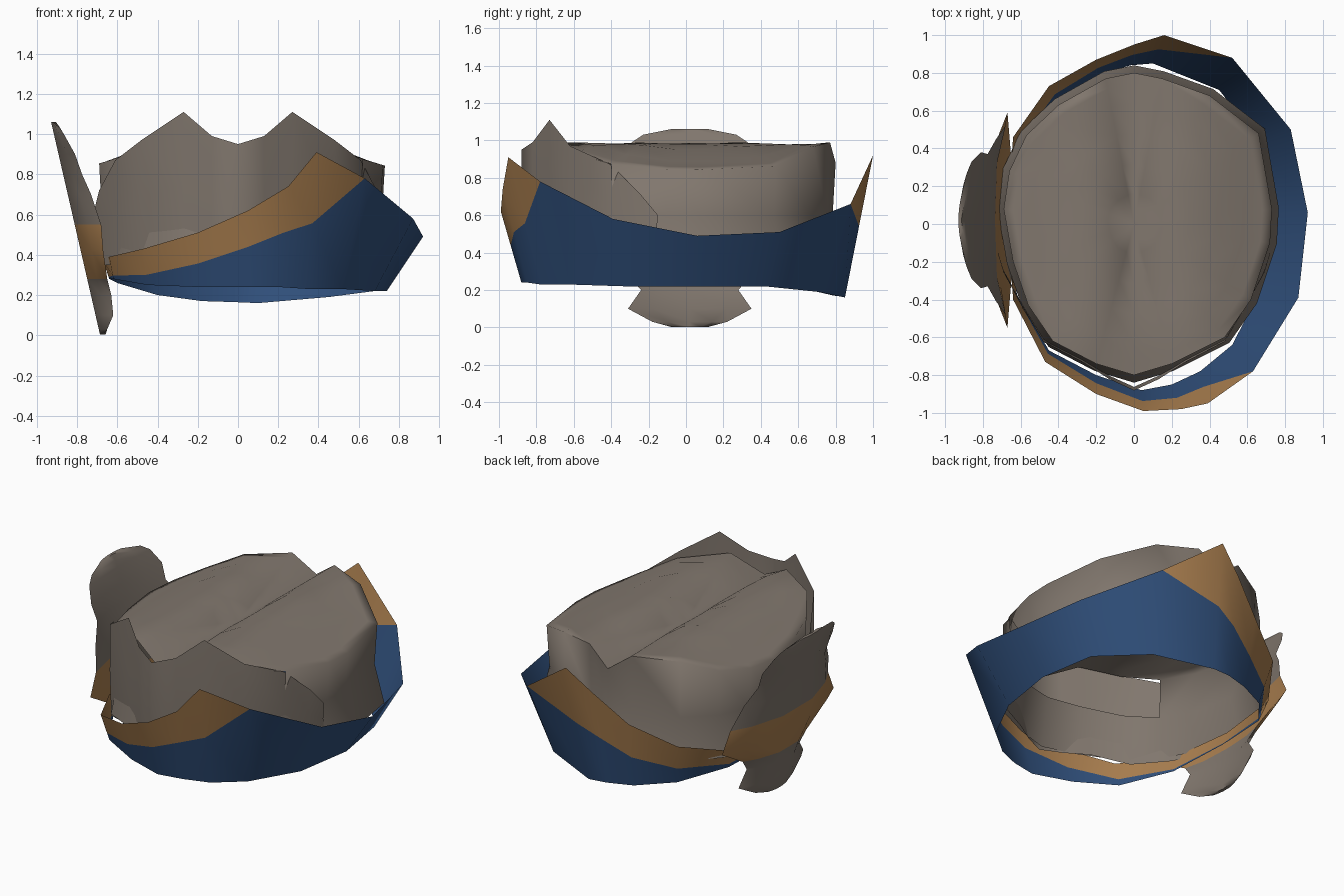
import bpy, bmesh, math

if "Cube" in bpy.data.objects:
    bpy.data.objects.remove(bpy.data.objects["Cube"])

def material(name, rgb):
    m = bpy.data.materials.new(name)
    m.diffuse_color = (*rgb, 1)
    m.use_nodes = True
    m.node_tree.nodes["Principled BSDF"].inputs["Base Color"].default_value = m.diffuse_color
    return m

GREY = material("warm grey", (0.22, 0.185, 0.155))
TAN = material("tan trim", (0.41, 0.215, 0.08))
BLUE = material("deep blue", (0.03, 0.08, 0.2))

def lerp(table, t):
    # piecewise linear lookup in (key, value) pairs
    for (a, va), (b, vb) in zip(table, table[1:]):
        if t <= b:
            return va + (vb - va) * max(0, (t - a) / (b - a))
    return table[-1][1]

def loft(name, rows, mats, closed, rule=None, cap=False, smooth=40, skip=None):
    # skin between rows of points
    bm = bmesh.new()
    vs = [[bm.verts.new(p) for p in r] for r in rows]
    n = len(rows[0])
    for k in range(len(rows) - 1):
        for i in range(n if closed else n - 1):
            j = (i + 1) % n
            f = bm.faces.new((vs[k][i], vs[k][j], vs[k + 1][j], vs[k + 1][i]))
            f.material_index = rule(k, f) if rule else 0
            if skip and skip(k, f):
                bm.faces.remove(f)
    if cap:
        bm.faces.new(vs[0])
        bm.faces.new(vs[-1])
    bmesh.ops.remove_doubles(bm, verts=bm.verts, dist=0.0005)
    bmesh.ops.recalc_face_normals(bm, faces=bm.faces)
    if not cap:  # open sheets face away from the middle
        out = 0
        for f in bm.faces:
            c = f.calc_center_median()
            f.normal_update()
            out += f.calc_area() * (f.normal.x * c.x + f.normal.y * c.y)
        if out < 0:
            bmesh.ops.reverse_faces(bm, faces=bm.faces)
    me = bpy.data.meshes.new(name)
    bm.to_mesh(me)
    bm.free()
    for m in mats:
        me.materials.append(m)
    ob = bpy.data.objects.new(name, me)
    bpy.context.collection.objects.link(ob)
    bpy.context.view_layer.objects.active = ob
    ob.select_set(True)
    bpy.ops.object.shade_smooth_by_angle(angle=math.radians(smooth))
    ob.select_set(False)
    return ob

# Body: domed shell, open below, with two low ridges and a valley between;
# a slot in the front wall sits behind the collar
outline = [(0, .8), (-.15, .77), (-.4, .63), (-.57, .47), (-.66, .28), (-.69, .08),
           (-.64, -.2), (-.56, -.43), (-.43, -.62), (-.2, -.74), (0, -.8), (.2, -.74),
           (.48, -.6), (.62, -.4), (.72, -.1), (.73, .08), (.66, .48), (.4, .68), (.15, .77)]
roof = [(0, .88), (.15, .99), (.38, .975), (.6, .88), (.74, .84)]
stations = [-1, -.75, -.5, -.25, 0, .25, .5, .75, 1]
rows = []
for s in (0, .2, .4, .6, .8, .93, 1):
    rows.append([(x * s, y * s, lerp(roof, abs(x * s))) for x, y in outline])
rows.append([(x * .98, y * .98, lerp([(-.8, .73), (-.3, .6)], y)) for x, y in outline])
rows.append([(x * 1.05, y * 1.05, lerp([(-.7, .42), (-.2, .36), (.8, .34)], y)) for x, y in outline])
loft("body_shell", rows, [GREY], True, smooth=85,
     skip=lambda k, f: k == 6 and f.calc_center_median().y < -.45)

# Front collar with two points and a centre notch
half = [(0, -.88, .95), (.13, -.82, .99), (.27, -.73, 1.11), (.48, -.62, .97),
        (.61, -.4, .87), (.69, -.25, .72), (.72, -.15, .6)]
top = [(-x, y, z) for x, y, z in reversed(half[1:])] + half
low = [(x, y * .98, lerp([(-.6, .35), (-.3, .41)], x)) for x, y, z in top]
mid = [((a[0] + b[0]) / 2, (a[1] + b[1]) / 2 - .01, (a[2] + b[2]) / 2) for a, b in zip(top, low)]
loft("front_collar", [top, mid, low], [GREY], False, smooth=60)

# Flared band: upper edge, lower edge, and trim share of the height
upper = [(-.64, -.4, .39), (-.47, -.73, .43), (-.2, -.9, .51), (.05, -.99, .62),
         (.25, -.98, .74), (.39, -.95, .91), (.63, -.78, .78), (.87, -.39, .58),
         (.92, .06, .49), (.83, .5, .51), (.52, .88, .66), (.16, 1, .92),
         (0, .95, .78), (-.2, .87, .6), (-.45, .73, .47), (-.64, .46, .39), (-.67, .05, .37)]
lower = [(-.62, -.38, .28), (-.45, -.67, .25), (-.2, -.8, .24), (.04, -.88, .24),
         (.2, -.85, .24), (.35, -.78, .23), (.52, -.64, .23), (.68, -.33, .22),
         (.74, .05, .22), (.68, .42, .22), (.45, .71, .19), (.1, .85, .16),
         (-.02, .84, .165), (-.18, .79, .17), (-.4, .66, .2), (-.6, .42, .26), (-.64, .05, .28)]
share = [.85, .72, .57, .48, .46, .52, 0, 0, 0, 0, 0, .5, .5, .54, .62, .8, .9]
edge = [tuple(p + (q - p) * t for p, q in zip(a, b)) for a, b, t in zip(upper, lower, share)]
loft("flared_band", [upper, edge, lower], [TAN, BLUE], True, lambda k, f: k, smooth=50)

# Tilted side plate: height, half width, inner edge x
plate = [(.003, .1, -.67), (.03, .2, -.65), (.1, .33, -.62), (.2, .26, -.63),
         (.28, .33, -.65), (.42, .57, -.67), (.55, .5, -.68), (.7, .43, -.73),
         (.8, .35, -.775), (.9, .36, -.81), (.99, .31, -.86), (1.03, .25, -.885), (1.06, .1, -.92)]
rows = []
for z, w, xe in plate:
    xo = -.685 - .23 * z
    xm = (xo + xe) / 2
    rows.append([(xe, .02 - w, z), (xm, .02 - w * .75, z), (xo, .02 - w * .3, z),
                 (xo, .02 + w * .3, z), (xm, .02 + w * .75, z), (xe, .02 + w, z),
                 (xm + .02, .02 + w * .6, z), (xm + .01, .02, z), (xm + .02, .02 - w * .6, z)])
loft("side_plate", rows, [GREY, TAN], True,
     lambda k, f: int(.25 < f.calc_center_median().z < .56), cap=True, smooth=60)
